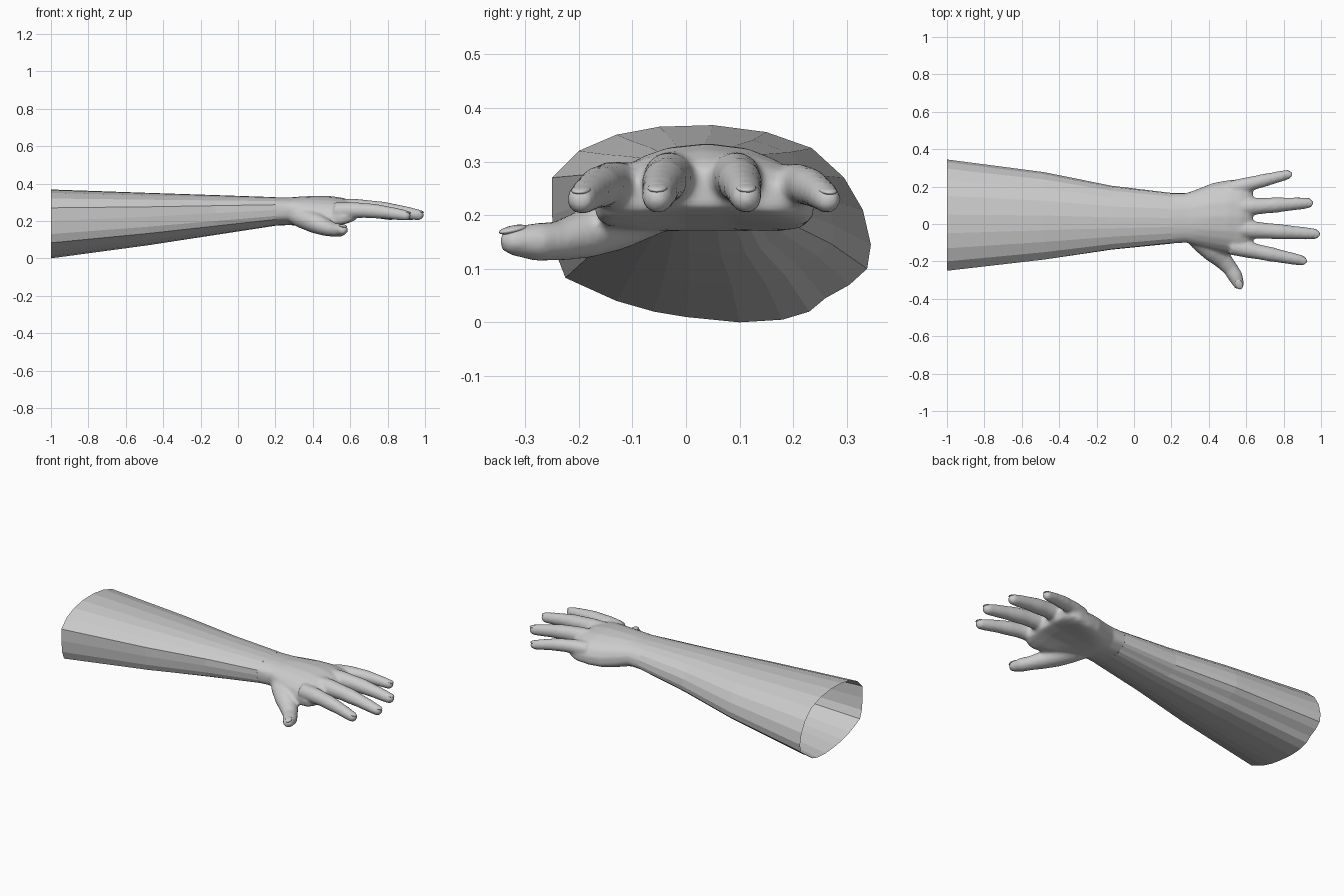
import bpy, bmesh, math
from mathutils import Vector

if "Cube" in bpy.data.objects:
    bpy.data.objects.remove(bpy.data.objects["Cube"])

# Outline of the open arm end as (y, z), going round once
ARM = [(-.25, .20), (-.25, .27), (-.20, .32), (-.13, .35), (-.05, .365), (.05, .368), (.15, .355),
       (.235, .325), (.295, .27), (.33, .21), (.345, .145), (.338, .10), (.305, .07), (.26, .045),
       (.23, .02), (.18, .005), (.10, 0), (0, .01), (-.06, .02), (-.13, .04), (-.225, .083), (-.243, .13)]
UNIT = [((y + .25) / .595 * 2 - 1, z / .368 * 2 - 1) for y, z in ARM]


def section(x, y0, y1, z0, z1, oval=0.0, arch=0.0, cup=0.0):
    """Arm outline fitted to a box, blended to an oval, arched on top and cupped below."""
    ring = []
    for u, v in UNIT:
        a = math.atan2(v, u)
        c, s = math.cos(a), math.sin(a)
        eu, ev = math.copysign(abs(c) ** .85, c), math.copysign(abs(s) ** .85, s)
        u, v = u + (eu - u) * oval, v + (ev - v) * oval
        z = (z0 + z1) / 2 + v * (z1 - z0) / 2 - arch * u * u
        if v < 0:
            z += cup * -v * (1 - u * u)
        ring.append(Vector((x, (y0 + y1) / 2 + u * (y1 - y0) / 2, z)))
    return ring


def loft(bm, rings, caps=True):
    rows = [[bm.verts.new(p) for p in r] for r in rings]
    n = len(rows[0])
    for a, b in zip(rows, rows[1:]):
        for i in range(n):
            bm.faces.new((a[i], a[(i + 1) % n], b[(i + 1) % n], b[i]))
    if caps:
        bm.faces.new(rows[0][::-1])
        bm.faces.new(rows[-1])


def digit(bm, path, flat=1.0, sides=16):
    """Round finger along (x, y, z, radius) points with a domed tip."""
    pts = [(Vector(p[:3]), p[3]) for p in path]
    end, r = pts[-1]
    d = (end - pts[-2][0]).normalized()
    for k in (.5, .8, .97):
        pts.append((end + d * r * k, r * math.sqrt(1 - k * k)))
    rings = []
    for i, (p, r) in enumerate(pts):
        t = (pts[min(i + 1, len(pts) - 1)][0] - pts[max(i - 1, 0)][0]).normalized()
        side = t.cross(Vector((0, 0, 1))).normalized()
        up = side.cross(t)
        rings.append([p + side * r * math.cos(2 * math.pi * j / sides)
                      + up * r * flat * math.sin(2 * math.pi * j / sides) for j in range(sides)])
    loft(bm, rings)


def finish(bm, name):
    bmesh.ops.recalc_face_normals(bm, faces=bm.faces)
    me = bpy.data.meshes.new(name)
    bm.to_mesh(me)
    bm.free()
    ob = bpy.data.objects.new(name, me)
    bpy.context.collection.objects.link(ob)
    return ob


# Forearm: faceted open tube
WRIST = (.2, -.105, .167, .174, .327, .35)
bm = bmesh.new()
loft(bm, [section(-1, -.25, .345, 0, .368), section(-.48, -.19, .277, .07, .35),
          section(-.12, -.137, .205, .125, .338, .15), section(*WRIST)], caps=False)
finish(bm, "forearm")

# Palm
bm = bmesh.new()
loft(bm, [section(.14, *WRIST[1:]), section(*WRIST),
          section(.28, -.10, .167, .177, .326, .6),
          section(.35, -.125, .192, .160, .332, .9, .015, .01),
          section(.42, -.145, .220, .152, .334, 1, .025, .025),
          section(.50, -.160, .235, .155, .333, 1, .03, .035),
          section(.57, -.175, .242, .170, .322, 1, .03, .03),
          section(.61, -.165, .232, .188, .305, 1, .025, .02),
          section(.635, -.13, .19, .205, .285, 1, .015, .01)])

# Fingers: knuckle and tip positions
FINGERS = [((.52, .19, .255), (.82, .264, .229), .041, .026),
           ((.54, .088, .272), (.928, .112, .232), .048, .029),
           ((.54, -.026, .272), (.965, -.053, .232), .048, .029),
           ((.52, -.120, .255), (.897, -.195, .229), .045, .028)]
for base, tip, r0, r1 in FINGERS:
    a, b = Vector(base), Vector(tip)
    path = []
    for t, k in ((0, 1), (.25, .92), (.42, .68), (.56, .66), (.72, .38), (.88, .22), (1, 0)):
        p = a.lerp(b, t)
        path.append((p.x, p.y, p.z + .012 * math.sin(math.pi * t), r1 + (r0 - r1) * k))
    digit(bm, path)

# Thumb with its fleshy base
digit(bm, [(.30, -.03, .232, .055), (.36, -.085, .212, .064), (.42, -.14, .187, .062),
           (.475, -.192, .163, .050), (.515, -.238, .152, .041), (.542, -.28, .150, .040),
           (.558, -.318, .151, .031)], .9)
hand = finish(bm, "hand")

# Merge the hand parts into one smooth skin
m = hand.modifiers.new("merge", 'REMESH')
m.mode = 'VOXEL'
m.voxel_size = .009
m = hand.modifiers.new("soften", 'SMOOTH')
m.factor = .5
m.iterations = 5
dg = bpy.context.evaluated_depsgraph_get()
hand.data = bpy.data.meshes.new_from_object(hand.evaluated_get(dg))
hand.modifiers.clear()

# Open the hand where it meets the forearm
bm = bmesh.new()
bm.from_mesh(hand.data)
bmesh.ops.bisect_plane(bm, geom=bm.verts[:] + bm.edges[:] + bm.faces[:], plane_co=(.2, 0, 0),
                       plane_no=(1, 0, 0), clear_inner=True)
bm.to_mesh(hand.data)
bm.free()
hand.data.shade_smooth()

# Nails: thin ovals set in the finger and thumb tips
NAILS = [(a, b, r) for a, b, _, r in FINGERS] + [((.53, -.255, .150), (.560, -.320, .153), .03)]
for i, (a, b, r) in enumerate(NAILS):
    a, b = Vector(a), Vector(b)
    d = (b - a).normalized()
    bpy.ops.mesh.primitive_uv_sphere_add(segments=16, ring_count=8, radius=1,
                                         location=b + d * r * .1 + Vector((0, 0, r * .66)))
    nail = bpy.context.object
    nail.name = "nail_%d" % (i + 1)
    nail.scale = (r * .95, r * .66, r * .26)
    nail.rotation_euler = (0, .2, math.atan2(d.y, d.x))
    nail.data.shade_smooth()
